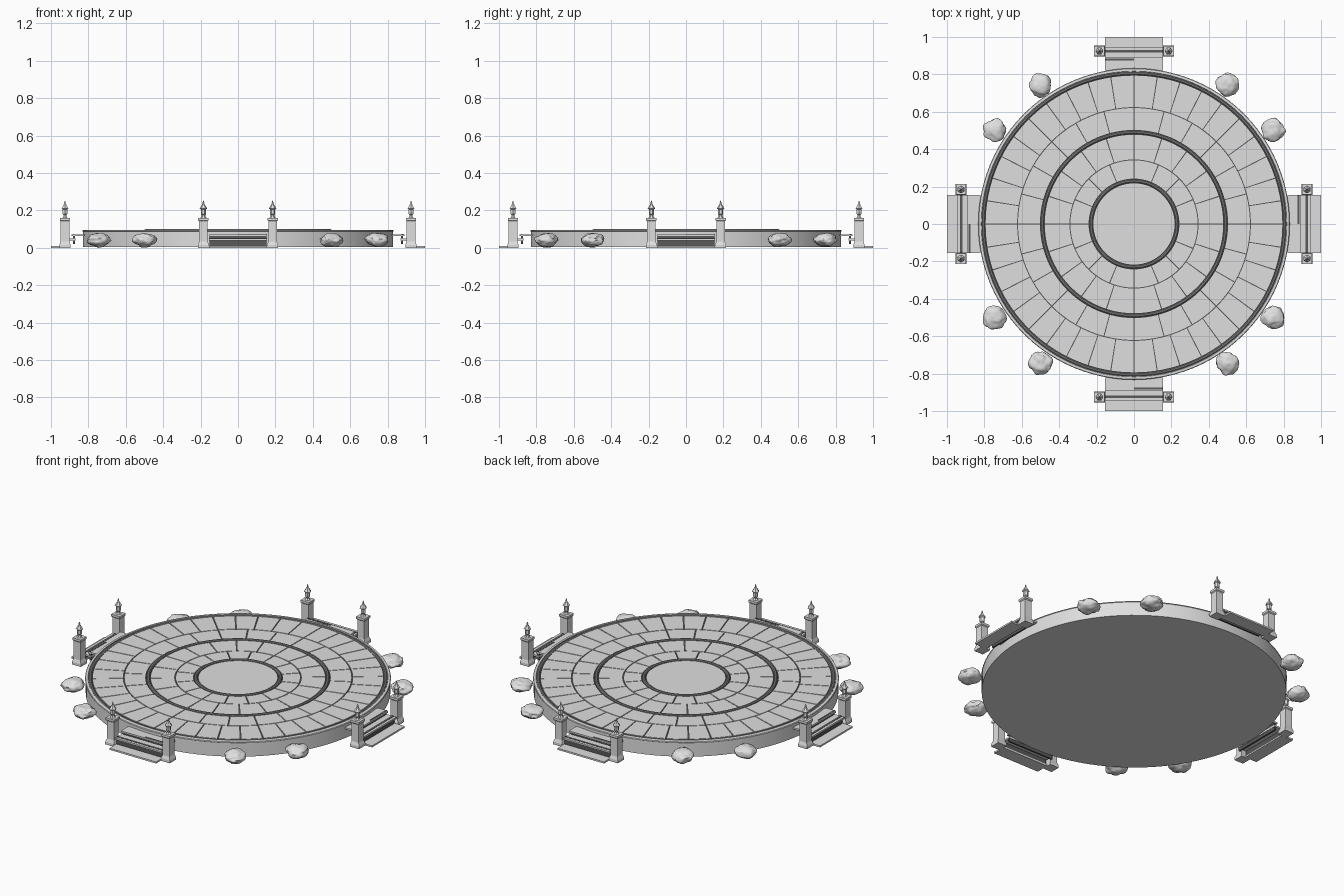
import bpy, bmesh, math, random
from mathutils import Matrix, Vector, noise

cube = bpy.data.objects.get("Cube")
if cube:
    bpy.data.objects.remove(cube, do_unlink=True)


def material(name, grey):
    mat = bpy.data.materials.new(name)
    mat.use_nodes = True
    mat.diffuse_color = (grey, grey, grey, 1)
    mat.node_tree.nodes["Principled BSDF"].inputs["Base Color"].default_value = (grey, grey, grey, 1)
    return mat


stone = material("pale_stone", 0.74)
trim = material("grey_trim", 0.24)
dark = material("dark_joint", 0.1)


def finish(name, bm, mats=(stone,), smooth=None):
    bmesh.ops.recalc_face_normals(bm, faces=bm.faces)
    mesh = bpy.data.meshes.new(name)
    bm.to_mesh(mesh)
    bm.free()
    for mat in mats:
        mesh.materials.append(mat)
    obj = bpy.data.objects.new(name, mesh)
    bpy.context.collection.objects.link(obj)
    if smooth:
        bpy.ops.object.select_all(action="DESELECT")
        obj.select_set(True)
        bpy.context.view_layer.objects.active = obj
        bpy.ops.object.shade_smooth_by_angle(angle=math.radians(smooth))
    return obj


def lathe(bm, profile, n, centre=(0, 0), turn=0.0, closed=False):
    """Spin (radius, height) points about a vertical axis."""
    rings = []
    for r, z in profile:
        rings.append([bm.verts.new((centre[0] + r * math.cos(turn + math.tau * i / n),
                                    centre[1] + r * math.sin(turn + math.tau * i / n), z))
                      for i in range(n)])
    pairs = list(zip(rings, rings[1:]))
    if closed:
        pairs.append((rings[-1], rings[0]))
    else:
        bm.faces.new(rings[0])
        bm.faces.new(rings[-1])
    for a, b in pairs:
        for i in range(n):
            j = (i + 1) % n
            bm.faces.new((a[i], a[j], b[j], b[i]))


def box(bm, x0, x1, y0, y1, z0, z1):
    m = Matrix.Translation(((x0 + x1) / 2, (y0 + y1) / 2, (z0 + z1) / 2))
    bmesh.ops.create_cube(bm, size=1, matrix=m @ Matrix.Diagonal((x1 - x0, y1 - y0, z1 - z0, 1)))


def wedge(bm, r0, r1, a0, a1, z0, z1, steps=4):
    """Curved paving block between two radii and two angles."""
    arcs = []
    for r, z in ((r0, z0), (r1, z0), (r1, z1), (r0, z1)):
        arcs.append([bm.verts.new((r * math.cos(a0 + (a1 - a0) * i / steps),
                                   r * math.sin(a0 + (a1 - a0) * i / steps), z))
                     for i in range(steps + 1)])
    for k in range(4):
        a, b = arcs[k], arcs[(k + 1) % 4]
        for i in range(steps):
            bm.faces.new((a[i], a[i + 1], b[i + 1], b[i]))
    bm.faces.new([arc[0] for arc in arcs])
    bm.faces.new([arc[-1] for arc in arcs])


# Round platform body; its sunken bed shows as dark joints between the stones
bm = bmesh.new()
lathe(bm, [(0.83, 0.005), (0.83, 0.088), (0.833, 0.09), (0.83, 0.094), (0.817, 0.095), (0.815, 0.088)], 96)
bmesh.ops.recalc_face_normals(bm, faces=bm.faces)
for f in bm.faces:
    if f.normal.z > 0.9 and f.calc_center_median().z < 0.09:
        f.material_index = 1
finish("platform", bm, (stone, dark), 30)

# Raised mouldings that divide the paving
for name, r, top in (("inner_ring", 0.23, 0.1), ("middle_ring", 0.49, 0.1), ("outer_ring", 0.806, 0.096)):
    bm = bmesh.new()
    lathe(bm, [(r - 0.009, 0.08), (r - 0.009, top - 0.004), (r - 0.004, top),
               (r + 0.004, top), (r + 0.009, top - 0.004), (r + 0.009, 0.08)], 96, closed=True)
    finish(name, bm, (trim,), 30)

# Paving courses: inner radius, outer radius, stone count
GAP = 0.005
for name, r0, r1, count in (("paving_a", 0.243, 0.34, 16), ("paving_b", 0.345, 0.477, 20),
                            ("paving_c", 0.503, 0.62, 24), ("paving_d", 0.625, 0.793, 40)):
    bm = bmesh.new()
    for i in range(count):
        half = GAP / (r0 + r1)
        wedge(bm, r0, r1, math.tau * i / count + half, math.tau * (i + 1) / count - half, 0.08, 0.094)
    finish(name, bm)
bm = bmesh.new()
lathe(bm, [(0.217, 0.08), (0.217, 0.094)], 64)
finish("centre_stone", bm)

# Stairs and gate pillars, repeated on four sides
PILLAR = [(0.03, 0), (0.03, 0.016), (0.023, 0.034), (0.023, 0.142), (0.028, 0.147), (0.028, 0.16)]
LANTERN = [(0.016, 0.16), (0.01, 0.168), (0.01, 0.176), (0.014, 0.18), (0.014, 0.205),
           (0.021, 0.21), (0.008, 0.23), (0.004, 0.238), (0.005, 0.242), (0.001, 0.252)]
for k, side in enumerate(("front", "left", "back", "right")):
    spin = Matrix.Rotation(k * math.pi / 2, 4, "Z")
    # Stone treads
    bm = bmesh.new()
    for outer, inner, top in ((1.0, 0.92, 0.01), (0.945, 0.87, 0.05), (0.89, 0.82, 0.072)):
        box(bm, -0.155, 0.155, -outer, -inner, top - 0.01, top)
    bm.transform(spin)
    finish(side + "_treads", bm)
    # Recessed dark risers and worn strips on the treads
    bm = bmesh.new()
    box(bm, -0.152, 0.152, -0.935, -0.925, 0.005, 0.041)
    box(bm, -0.152, 0.152, -0.882, -0.872, 0.02, 0.063)
    box(bm, -0.155, 0.155, -0.93, -0.916, 0.048, 0.0515)
    box(bm, 0, 0.155, -0.884, -0.874, 0.07, 0.0735)
    bm.transform(spin)
    finish(side + "_risers", bm, (dark,))
    for label, x in (("a", -0.185), ("b", 0.185)):
        bm = bmesh.new()
        square = [(r * math.sqrt(2), z) for r, z in PILLAR]
        lathe(bm, square, 4, (x, -0.925), math.pi / 4)
        bm.transform(spin)
        finish(f"{side}_pillar_{label}", bm)
        bm = bmesh.new()
        lathe(bm, LANTERN, 6, (x, -0.925))
        bm.transform(spin)
        finish(f"{side}_lantern_{label}", bm)

# Weathered boulders around the edge
random.seed(4)
n = 0
for sx in (-1, 1):
    for sy in (-1, 1):
        for x, y in ((0.5, 0.745), (0.745, 0.5)):
            n += 1
            bm = bmesh.new()
            bmesh.ops.create_icosphere(bm, subdivisions=4, radius=1)
            shift = Vector([random.uniform(0, 50) for _ in range(3)])
            for v in bm.verts:
                v.co *= 1 + 0.2 * noise.noise(v.co * 1.5 + shift) + 0.08 * noise.noise(v.co * 4 + shift)
                v.co = Vector((sx * x + v.co.x * 0.061, sy * y + v.co.y * 0.061, 0.042 + v.co.z * 0.036))
            finish(f"boulder_{n}", bm, smooth=40)
